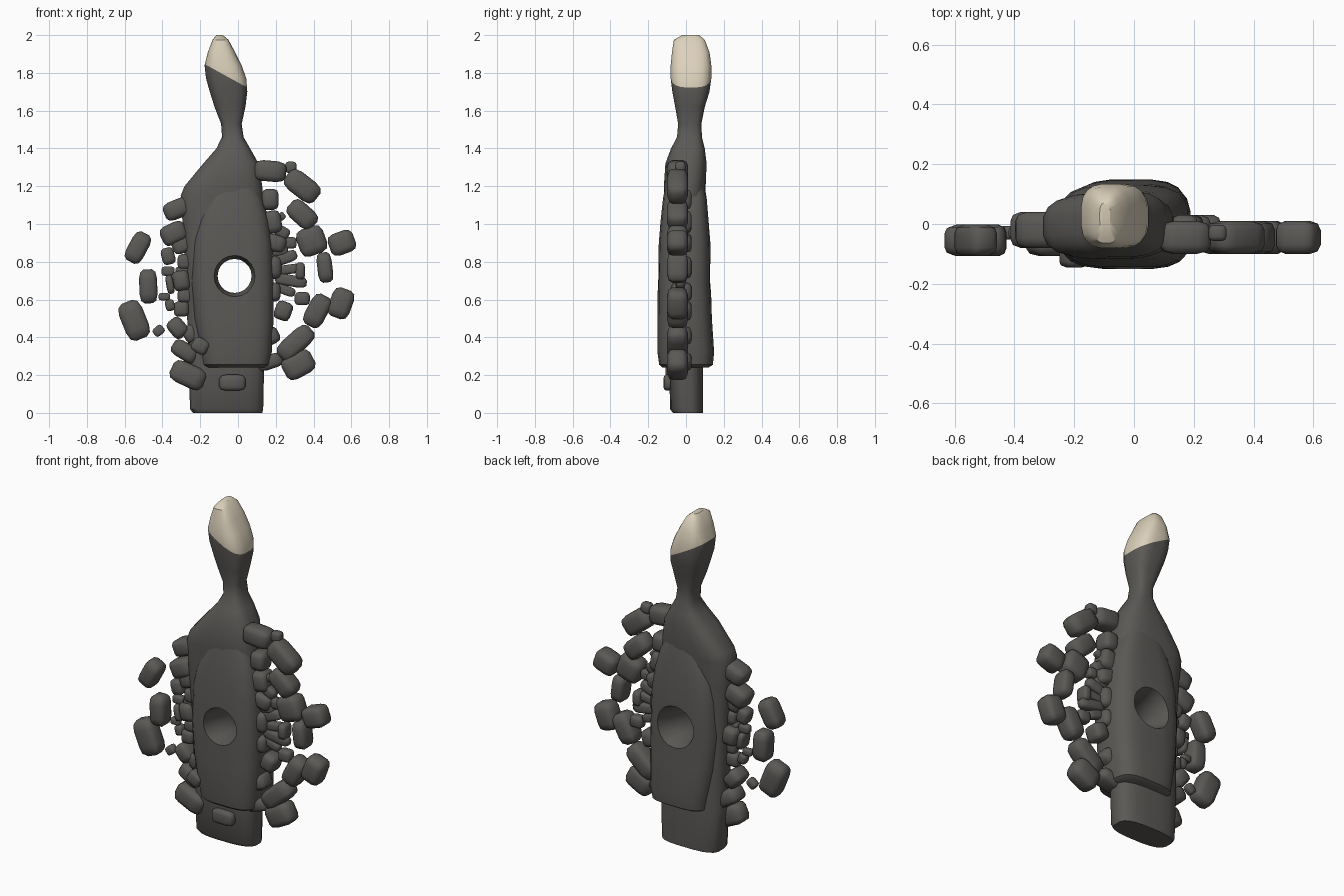
import bpy, bmesh, math
from mathutils import Matrix, Vector

if "Cube" in bpy.data.objects:
    bpy.data.objects.remove(bpy.data.objects["Cube"])


def material(name, col):
    m = bpy.data.materials.new(name)
    m.diffuse_color = (*col, 1)
    m.use_nodes = True
    m.node_tree.nodes["Principled BSDF"].inputs["Base Color"].default_value = m.diffuse_color
    return m


GREY = material("dark stone grey", (0.105, 0.100, 0.093))
CREAM = material("pale bone cream", (0.72, 0.64, 0.50))


def finish(bm, name):
    bmesh.ops.recalc_face_normals(bm, faces=bm.faces)
    me = bpy.data.meshes.new(name)
    bm.to_mesh(me)
    bm.free()
    ob = bpy.data.objects.new(name, me)
    bpy.context.collection.objects.link(ob)
    me.materials.append(GREY)
    me.materials.append(CREAM)
    return ob


def smooth(ob, angle=38):
    bpy.ops.object.select_all(action='DESELECT')
    ob.select_set(True)
    bpy.context.view_layer.objects.active = ob
    bpy.ops.object.shade_smooth_by_angle(angle=math.radians(angle))


def skin(bm, rings):
    n = len(rings[0])
    vs = [[bm.verts.new(p) for p in r] for r in rings]
    for a, b in zip(vs, vs[1:]):
        for i in range(n):
            j = (i + 1) % n
            bm.faces.new((a[i], a[j], b[j], b[i]))
    bm.faces.new(vs[0])
    bm.faces.new(vs[-1])


def loft(rows, power, n=20):
    # rows: z, xmin, xmax, ymin, ymax -> rounded-box cross-sections
    bm = bmesh.new()
    rings = []
    for z, x0, x1, y0, y1 in rows:
        ring = []
        for i in range(n):
            t = 2 * math.pi * (i + 0.5) / n
            c, s = math.cos(t), math.sin(t)
            u = math.copysign(abs(c) ** (2 / power), c)
            v = math.copysign(abs(s) ** (2 / power), s)
            ring.append(((x0 + x1) / 2 + u * (x1 - x0) / 2,
                         (y0 + y1) / 2 + v * (y1 - y0) / 2, z))
        rings.append(ring)
    skin(bm, rings)
    return bm


# Base slab, shoulders, neck and head in one piece
bm = loft([
    (0.00, -0.24, 0.13, -0.07, 0.09),
    (0.02, -0.255, 0.135, -0.085, 0.092),
    (0.25, -0.265, 0.14, -0.09, 0.092),
    (0.70, -0.275, 0.15, -0.10, 0.085),
    (1.00, -0.295, 0.15, -0.11, 0.085),
    (1.15, -0.305, 0.135, -0.115, 0.10),
    (1.20, -0.285, 0.13, -0.118, 0.105),
    (1.32, -0.185, 0.11, -0.11, 0.11),
    (1.40, -0.115, 0.065, -0.08, 0.10),
    (1.46, -0.085, 0.03, -0.048, 0.085),
    (1.53, -0.09, 0.02, -0.042, 0.082),
    (1.62, -0.125, 0.04, -0.058, 0.10),
    (1.70, -0.15, 0.05, -0.073, 0.125),
    (1.77, -0.17, 0.045, -0.082, 0.135),
    (1.84, -0.178, 0.02, -0.082, 0.135),
    (1.91, -0.16, -0.015, -0.075, 0.125),
    (1.975, -0.135, -0.05, -0.065, 0.10),
    (2.00, -0.115, -0.08, -0.02, 0.07)], 3.0)
# Pale tip: slanted cut across the head
cut_n = Vector((0.55, 0, 1)).normalized()
cut_p = Vector((-0.065, 0, 1.785))
bmesh.ops.bisect_plane(bm, geom=bm.verts[:] + bm.edges[:] + bm.faces[:],
                       plane_co=cut_p, plane_no=cut_n)
for f in bm.faces:
    f.material_index = int((f.calc_center_median() - cut_p).dot(cut_n) > 0 and f.calc_center_median().z > 1.65)
body = finish(bm, "body_and_head")

# Thick raised plate, front and back
plate = finish(loft([
    (0.24, -0.17, 0.15, -0.125, 0.12),
    (0.255, -0.19, 0.17, -0.143, 0.143),
    (0.32, -0.20, 0.18, -0.152, 0.15),
    (0.50, -0.235, 0.19, -0.152, 0.138),
    (0.70, -0.25, 0.19, -0.15, 0.132),
    (0.90, -0.24, 0.182, -0.145, 0.13),
    (1.02, -0.22, 0.165, -0.135, 0.12),
    (1.14, -0.17, 0.13, -0.122, 0.11),
    (1.25, -0.11, 0.07, -0.10, 0.09)], 3.6), "raised_plate")

# Flared hole through the body
bm = bmesh.new()
skin(bm, [[(-0.018 + r * math.cos(k * math.pi / 10), y, 0.725 + r * math.sin(k * math.pi / 10))
           for k in range(20)]
          for y, r in ((-0.2, 0.125), (-0.14, 0.107), (-0.06, 0.09),
                       (0.03, 0.09), (0.09, 0.107), (0.2, 0.15))])
cutter = finish(bm, "hole_cutter")
cutter.hide_render = True
for ob in (body, plate):
    mod = ob.modifiers.new("hole", 'BOOLEAN')
    mod.operation = 'DIFFERENCE'
    mod.solver = 'EXACT'
    mod.object = cutter
    bpy.context.view_layer.objects.active = ob
    bpy.ops.object.modifier_apply(modifier=mod.name)
    smooth(ob)
bpy.data.objects.remove(cutter)


# Rounded pebbles: x, z, length, width, tilt in degrees (hundredths of a unit)
def pebbles(name, data, y, depth):
    bm = bmesh.new()
    for x, z, l, w, a in data:
        b = bmesh.new()
        bmesh.ops.create_cube(b, size=1)
        bmesh.ops.bevel(b, geom=b.edges[:], offset=0.27, segments=2, profile=0.5, affect='EDGES')
        d = depth if depth else max(0.04, min(0.10, 0.9 * w / 100))
        b.transform(Matrix.Translation((x / 100, y, z / 100))
                    @ Matrix.Rotation(-math.radians(a), 4, 'Y')
                    @ Matrix.Diagonal((l / 100, d, w / 100, 1)))
        tmp = bpy.data.meshes.new("tmp")
        b.to_mesh(tmp)
        b.free()
        bm.from_mesh(tmp)
        bpy.data.meshes.remove(tmp)
    smooth(finish(bm, name), 50)


pebbles("outer_right_pebbles", [
    (17, 128, 17, 11, -5), (34, 120, 20, 12, -38), (34, 105, 17, 11, -42),
    (39, 91, 15, 15, 20), (55, 90, 14, 12, 20), (46, 77, 16, 8, 97),
    (54.5, 58, 16, 12, 70), (42, 54, 18, 11, 62), (30.5, 37, 22, 11, 42),
    (32, 25.5, 17, 13, 28)], -0.045, 0.11)
pebbles("outer_left_pebbles", [
    (-53, 87.5, 17, 10, 62), (-47.5, 67, 18, 9.5, 92), (-55, 49, 21, 13, 112),
    (-26.5, 20, 19, 12, -25)], -0.055, 0.105)
pebbles("inner_left_pebbles", [
    (-32, 108, 15, 10, 22), (-34, 95, 14, 11, 25), (-28, 32.5, 15, 9, -32),
    (-32, 45, 11, 9, -50), (-30, 70, 9, 11, 10)], -0.02, 0.12)
pebbles("small_left_pebbles", [
    (-42, 43.5, 6, 5, 40), (-37, 83, 7, 9, 15), (-37, 75, 7, 5, 0),
    (-39, 61.5, 6, 4, 0), (-36, 57, 5, 6, 15), (-30, 55, 8, 8, 0),
    (-30, 89, 10, 9, 20), (-36, 68, 4, 10, 10), (-28, 80, 8, 8, 0),
    (-28, 62, 8, 7, 0), (-25, 42, 8, 9, 30), (-29, 75, 8, 6, 10)], -0.03, 0)
pebbles("inner_right_pebbles", [
    (17, 113, 9, 11, 0), (18, 101, 10, 12, 10), (19, 90, 13, 9, -15),
    (24, 54, 9, 10, -20), (16, 40, 12, 9, 25), (17, 27, 14, 7.5, 18),
    (18, 77, 10, 12, 0), (18, 64, 9, 10, 0)], -0.025, 0.11)
pebbles("small_right_pebbles", [
    (34, 60.5, 8, 7, 0), (23, 104, 4, 4, 40), (28, 90, 6, 6, 0),
    (25, 82, 13, 6, 20), (27, 76, 15, 5, 8), (28, 70, 17, 6, -10),
    (25, 65, 11, 5, -20), (33, 75, 5, 9, 0), (28, 130, 6, 6, 0),
    (23, 96, 9, 6, -30), (22, 86, 9, 6, 10)], -0.03, 0)
# Pebbles lying on the front of the plate and base
pebbles("front_base_pebble", [(-3, 16, 14, 8.5, 0)], -0.09, 0.06)
pebbles("front_plate_pebble", [(-20, 35.5, 9, 8, -30)], -0.11, 0.07)
